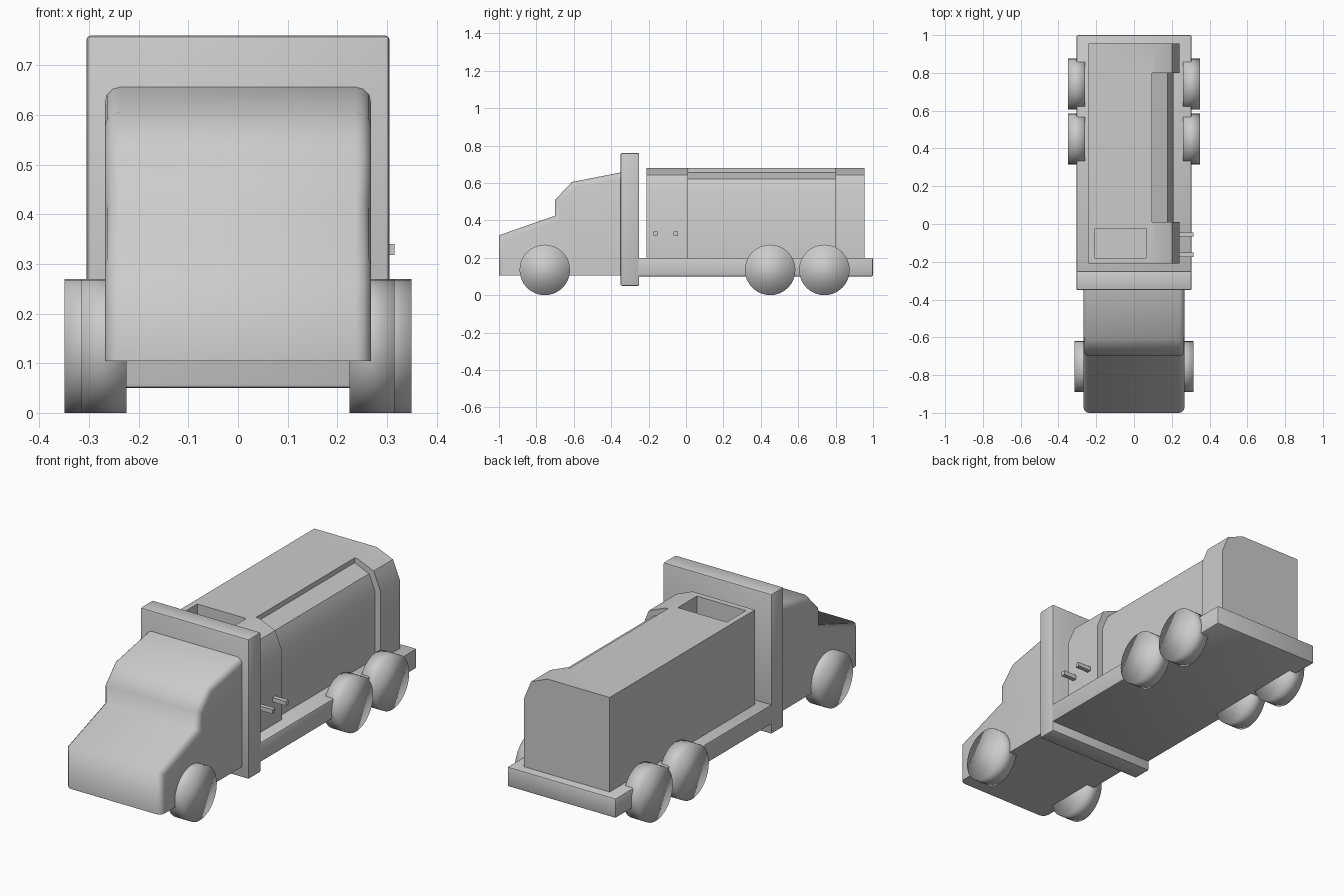
import bpy, bmesh, math
from mathutils import Matrix

if "Cube" in bpy.data.objects:
    bpy.data.objects.remove(bpy.data.objects["Cube"])


def finish(name, bm, angle=40):
    bmesh.ops.recalc_face_normals(bm, faces=bm.faces[:])
    mesh = bpy.data.meshes.new(name)
    bm.to_mesh(mesh)
    bm.free()
    ob = bpy.data.objects.new(name, mesh)
    bpy.context.collection.objects.link(ob)
    smooth(ob, angle)
    return ob


def smooth(ob, angle):
    bpy.ops.object.select_all(action='DESELECT')
    bpy.context.view_layer.objects.active = ob
    ob.select_set(True)
    bpy.ops.object.shade_smooth_by_angle(angle=math.radians(angle))


def box(name, lo, hi, bevel=0.0):
    bm = bmesh.new()
    size = [b - a for a, b in zip(lo, hi)]
    mid = [(a + b) / 2 for a, b in zip(lo, hi)]
    bmesh.ops.create_cube(bm, size=1, matrix=Matrix.Translation(mid) @ Matrix.Diagonal((*size, 1)))
    if bevel:
        bmesh.ops.bevel(bm, geom=bm.edges[:], offset=bevel, segments=2, profile=0.5, affect='EDGES')
    return finish(name, bm)


def prism(points, direction):
    bm = bmesh.new()
    face = bm.faces.new([bm.verts.new(p) for p in points])
    ext = bmesh.ops.extrude_face_region(bm, geom=[face])
    verts = [v for v in ext['geom'] if isinstance(v, bmesh.types.BMVert)]
    bmesh.ops.translate(bm, verts=verts, vec=direction)
    return bm


def arc(cx, cz, r, steps=4):
    return [(cx + r * math.sin(a), cz + r * math.cos(a))
            for a in (i * math.pi / 2 / steps for i in range(steps + 1))]


# cab: side profile with rounded side edges
W = 0.268
side = [(-1, 0.105), (-1, 0.32), (-0.70, 0.425), (-0.70, 0.51),
        (-0.61, 0.605), (-0.34, 0.658), (-0.34, 0.105)]
bm = prism([(-W, y, z) for y, z in side], (2 * W, 0, 0))
rim = []
for e in bm.edges:
    a, b = e.verts[0].co, e.verts[1].co
    on_side = abs(a.x - b.x) < 1e-4
    bottom = a.z < 0.11 and b.z < 0.11
    back = a.y > -0.35 and b.y > -0.35
    if on_side and not bottom and not back:
        rim.append(e)
bmesh.ops.bevel(bm, geom=rim, offset=0.03, segments=3, profile=0.5, affect='EDGES')
finish("cab", bm, 75)

# upright panel behind the cab and flat bed
box("bulkhead", (-0.305, -0.35, 0.05), (0.305, -0.25, 0.76), 0.008)
box("flat_bed", (-0.305, -0.26, 0.10), (0.305, 1.0, 0.20), 0.008)

# cargo body: one rounded upper edge on the right
profile = [(-0.24, 0.195), (-0.24, 0.68)] + arc(0.11, 0.55, 0.13, 2) + [(0.24, 0.195)]
body = finish("cargo_body", prism([(x, -0.21, z) for x, z in profile], (0, 1.165, 0)))

# cutters: long side recess and open top hatch
recess = arc(0.095, 0.54, 0.115, 2) + [(0.21, 0.1), (0.4, 0.1), (0.4, 0.8), (0.095, 0.8)]
cutters = [finish("recess_cutter", prism([(x, 0.01, z) for x, z in recess], (0, 0.79, 0))),
           box("hatch_cutter", (-0.21, -0.18, 0.58), (0.065, -0.027, 0.8))]
bpy.context.view_layer.objects.active = body
for c in cutters:
    c.hide_render = True
    mod = body.modifiers.new("cut", 'BOOLEAN')
    mod.operation, mod.solver, mod.object = 'DIFFERENCE', 'EXACT', c
    bpy.ops.object.modifier_apply(modifier=mod.name)
for c in cutters:
    bpy.data.objects.remove(c)
smooth(body, 50)

# two small pegs on the right side
for i, y in enumerate((-0.163, -0.055)):
    box(f"peg_{i}", (0.22, y - 0.011, 0.318), (0.315, y + 0.011, 0.34))

# wheels: softly shaded discs
for label, y, x in (("front", -0.755, 0.27), ("middle", 0.45, 0.304), ("rear", 0.74, 0.304)):
    for tag, s in (("left", -1), ("right", 1)):
        bm = bmesh.new()
        m = Matrix.Translation((s * x, y, 0.135)) @ Matrix.Rotation(math.pi / 2, 4, 'Y')
        bmesh.ops.create_cone(bm, cap_ends=True, segments=32, radius1=0.135,
                              radius2=0.135, depth=0.09, matrix=m)
        finish(f"{label}_wheel_{tag}", bm, 120)
